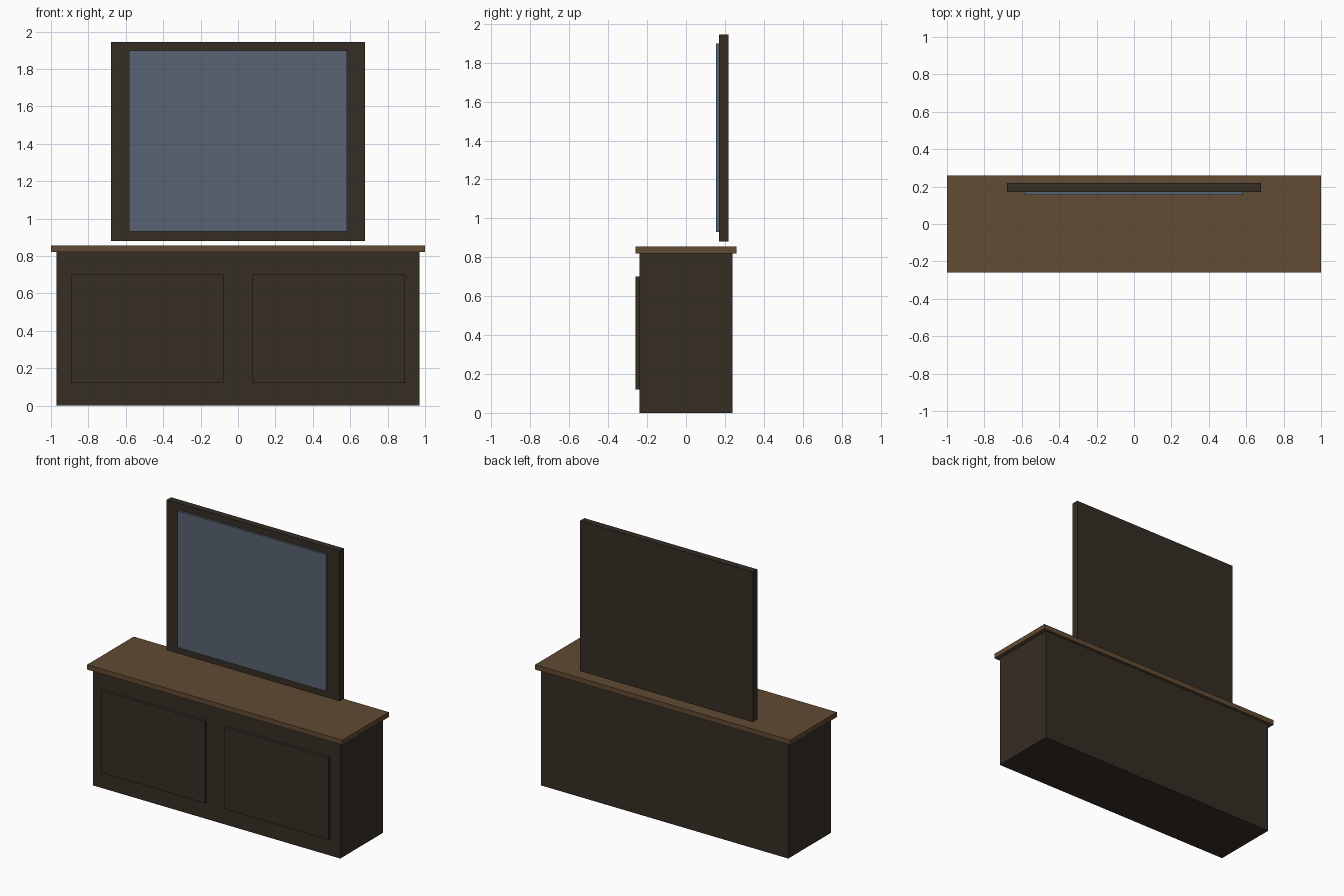
import bpy
import bmesh
from mathutils import Vector

default = bpy.data.objects.get("Cube")
if default:
    bpy.data.objects.remove(default, do_unlink=True)


def make_material(name, rgb):
    mat = bpy.data.materials.new(name)
    mat.use_nodes = True
    colour = (*rgb, 1.0)
    mat.diffuse_color = colour
    mat.node_tree.nodes["Principled BSDF"].inputs["Base Color"].default_value = colour
    return mat


dark_wood = make_material("dark wood", (0.036, 0.026, 0.018))
warm_wood = make_material("warm wood", (0.122, 0.069, 0.034))
glass = make_material("blue grey glass", (0.098, 0.127, 0.168))


def box(name, low, high, mat):
    """Axis-aligned box between two corners, with its origin at the centre."""
    low, high = Vector(low), Vector(high)
    mesh = bpy.data.meshes.new(name)
    bm = bmesh.new()
    bmesh.ops.create_cube(bm, size=1)
    bmesh.ops.scale(bm, vec=high - low, verts=bm.verts)
    bm.to_mesh(mesh)
    bm.free()
    mesh.materials.append(mat)
    obj = bpy.data.objects.new(name, mesh)
    obj.location = (low + high) / 2
    bpy.context.collection.objects.link(obj)
    return obj


# Cabinet with an overhanging top
box("cabinet_body", (-0.97, -0.24, 0), (0.97, 0.24, 0.82), dark_wood)
box("cabinet_top", (-1, -0.26, 0.82), (1, 0.26, 0.855), warm_wood)

# Raised door panels, mirrored across the middle
for side, sign in (("left", 1), ("right", -1)):
    inner, outer = sorted((sign * 0.078, sign * 0.892))
    box(side + "_door", (inner, -0.26, 0.12), (outer, -0.24, 0.70), dark_wood)

# Upright panel floating just above the top, with a raised glass face
box("mirror_frame", (-0.678, 0.17, 0.88), (0.678, 0.218, 1.945), dark_wood)
box("mirror_glass", (-0.582, 0.155, 0.93), (0.582, 0.17, 1.898), glass)
